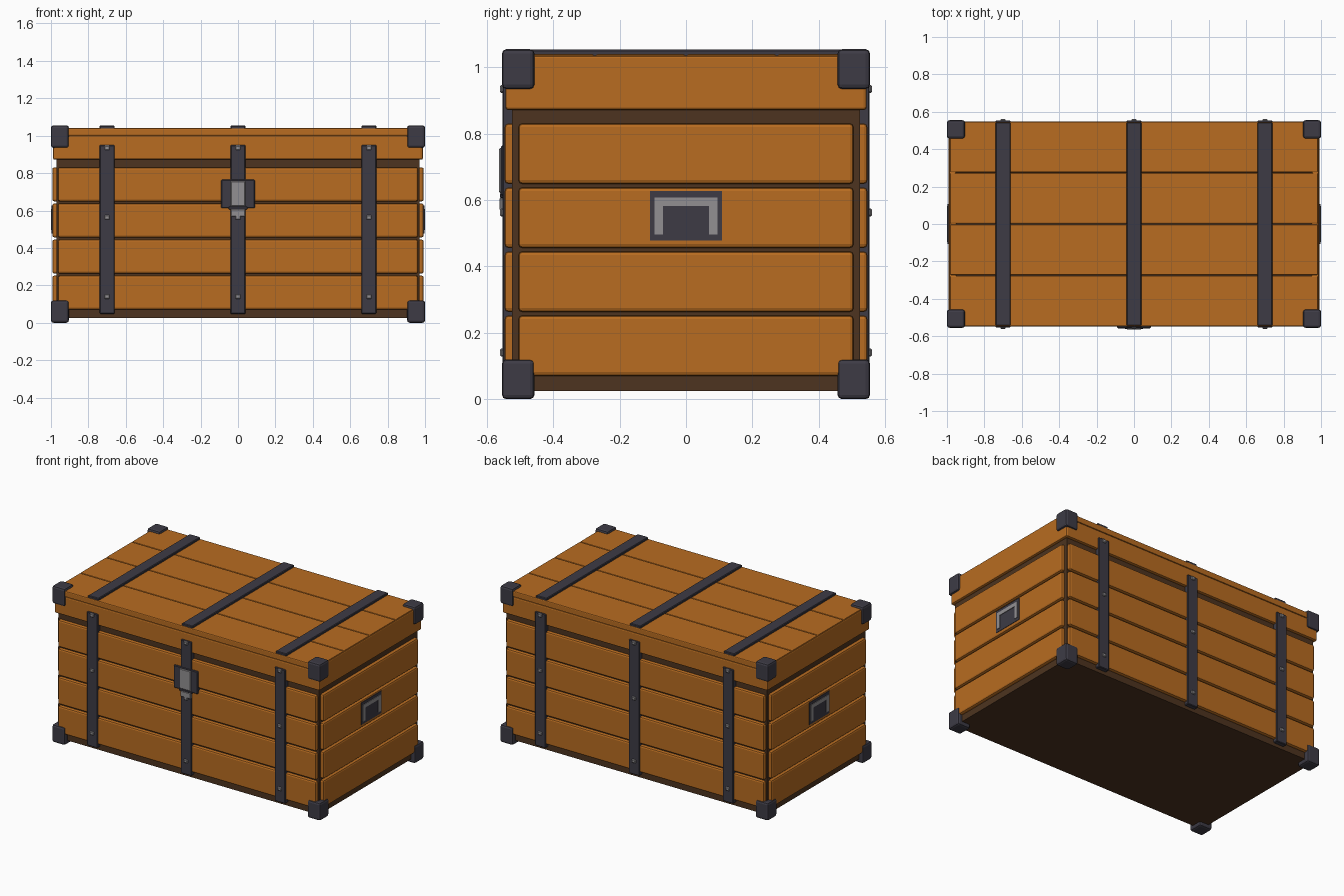
import bpy
import bmesh
from mathutils import Vector

cube = bpy.data.objects.get("Cube")
if cube:
    bpy.data.objects.remove(cube)


def material(name, rgb):
    mat = bpy.data.materials.new(name)
    mat.use_nodes = True
    colour = (*rgb, 1)
    mat.diffuse_color = colour
    mat.node_tree.nodes["Principled BSDF"].inputs["Base Color"].default_value = colour
    return mat


WOOD = material("orange wood", (0.48, 0.15, 0.015))
DARK = material("dark wood", (0.075, 0.034, 0.014))
IRON = material("dark iron", (0.047, 0.044, 0.06))
STEEL = material("grey steel", (0.29, 0.28, 0.29))


def box(name, x, y, z, mat, bevel=0.0, segments=2):
    """Bevelled box spanning the given (low, high) ranges."""
    lo = Vector(map(min, (x, y, z)))
    hi = Vector(map(max, (x, y, z)))
    bm = bmesh.new()
    bmesh.ops.create_cube(bm, size=1)
    for v in bm.verts:
        v.co = (lo + hi) / 2 + v.co * (hi - lo)
    if bevel:
        bmesh.ops.bevel(bm, geom=bm.edges[:], offset=bevel, segments=segments,
                        profile=0.5, affect='EDGES')
    mesh = bpy.data.meshes.new(name)
    bm.to_mesh(mesh)
    bm.free()
    mesh.materials.append(mat)
    obj = bpy.data.objects.new(name, mesh)
    bpy.context.collection.objects.link(obj)
    return obj


def outward(sign, a, b):
    return sign * a, sign * b


SIDES = (("front", -1), ("back", 1))
ENDS = (("right", -1), ("left", 1))
STRAPS = (-0.7, 0, 0.7)

# Dark inner shell
box("inner_body", (-0.97, 0.97), (-0.525, 0.525), (0.025, 0.9), DARK)
box("lid_core", (-0.975, 0.975), (-0.53, 0.53), (0.88, 1.028), DARK)

# Four rows of planks around the body
for row in range(4):
    low = 0.07 + row * 0.193
    z = (low, low + 0.182)
    for side, s in SIDES:
        box(f"{side}_plank_{row}", (-0.963, 0.963), outward(s, 0.5, 0.547), z, WOOD, 0.011)
    for end, s in ENDS:
        box(f"{end}_plank_{row}", outward(s, 0.94, 0.993), (-0.505, 0.505), z, WOOD, 0.011)

# Lid rim and top boards
for side, s in SIDES:
    box(f"lid_{side}_rim", (-0.985, 0.985), outward(s, 0.5, 0.545), (0.872, 1.0), WOOD, 0.008)
for end, s in ENDS:
    box(f"lid_{end}_rim", outward(s, 0.95, 0.988), (-0.543, 0.543), (0.872, 1.036), WOOD, 0.008)
for i in range(4):
    low = -0.547 + i * 0.2745
    box(f"lid_board_{i}", (-0.984, 0.984), (low, low + 0.27), (1.0, 1.04), WOOD, 0.006)

# Iron straps with rivets
for i, x in enumerate(STRAPS):
    span = (x - 0.04, x + 0.04)
    box(f"top_strap_{i}", span, (-0.543, 0.543), (1.03, 1.054), IRON, 0.004, 1)
    for side, s in SIDES:
        box(f"{side}_strap_{i}", span, outward(s, 0.52, 0.554), (0.048, 0.95), IRON, 0.004, 1)
        for j, z in enumerate((0.14, 0.563, 0.935)):
            box(f"{side}_rivet_{i}_{j}", (x - 0.014, x + 0.014), outward(s, 0.545, 0.561),
                (z - 0.012, z + 0.012), STEEL, 0.004, 1)

# Corner caps, top and bottom
for end, sx in ENDS:
    for side, sy in SIDES:
        for level, z in (("bottom", (0, 0.12)), ("top", (0.935, 1.055))):
            box(f"{level}_{side}_{end}_cap", outward(sx, 0.904, 1.0),
                outward(sy, 0.457, 0.555), z, IRON, 0.013)

# Lock on the front
box("lock_plate", (-0.09, 0.09), (-0.558, -0.53), (0.613, 0.765), IRON, 0.004, 1)
box("lock_hasp", (-0.04, 0.04), (-0.564, -0.54), (0.622, 0.757), STEEL, 0.004, 1)
box("lock_hinge", (-0.05, 0.05), (-0.561, -0.54), (0.606, 0.622), IRON, 0.003, 1)
box("lock_tongue", (-0.038, 0.038), (-0.562, -0.54), (0.568, 0.608), STEEL, 0.004, 1)

# Handle on each end
for end, s in ENDS:
    box(f"{end}_handle_plate", outward(s, 0.97, 0.996), (-0.108, 0.108), (0.478, 0.628), IRON)
    depth = outward(s, 0.98, 1.0)
    box(f"{end}_handle_bar", depth, (-0.095, 0.095), (0.583, 0.608), STEEL)
    for side, sy in SIDES:
        box(f"{end}_handle_{side}_arm", depth, outward(sy, 0.07, 0.095), (0.497, 0.583), STEEL)
